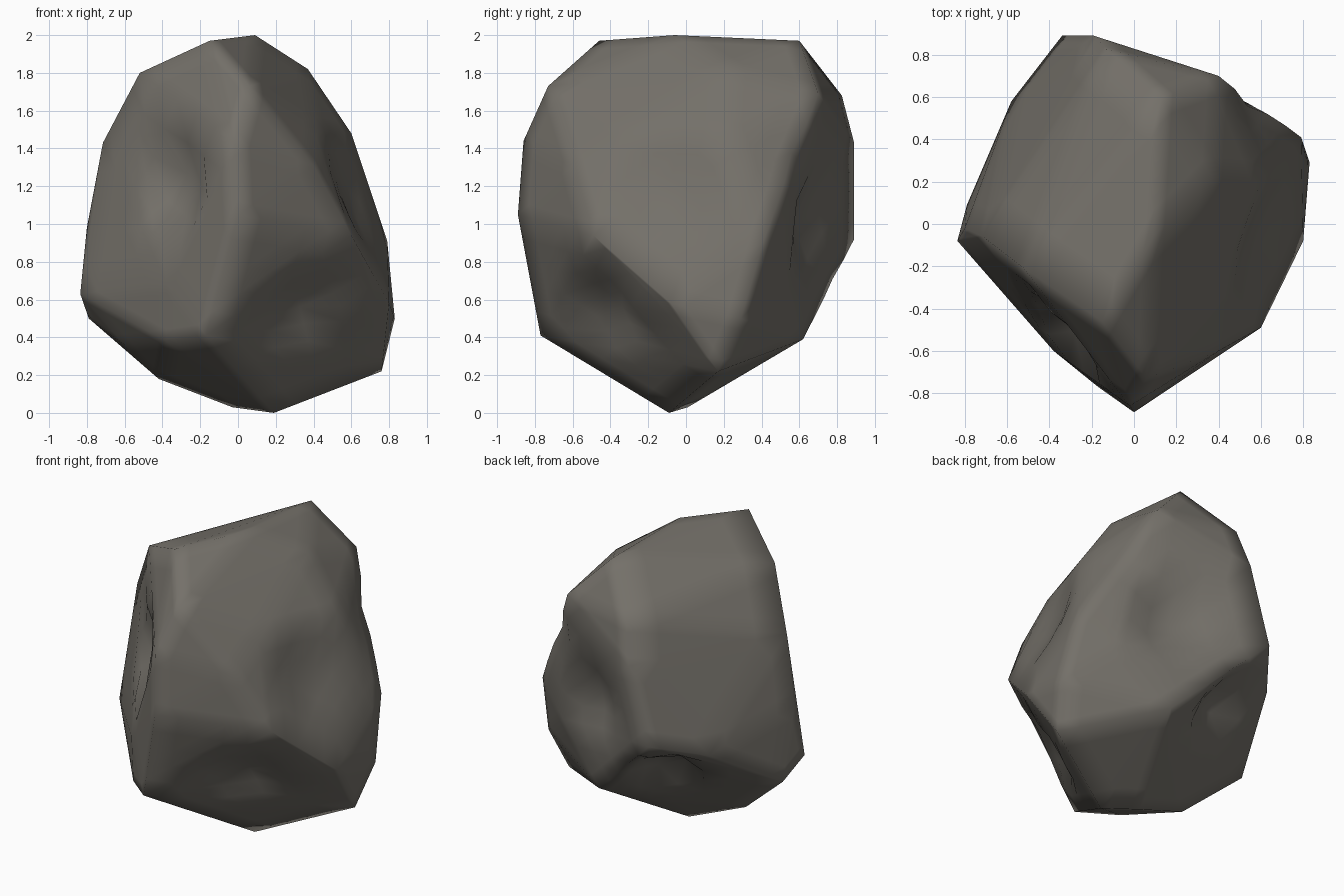
import bpy, bmesh
from mathutils import Vector

if "Cube" in bpy.data.objects:
    bpy.data.objects.remove(bpy.data.objects["Cube"])

# Corner points of the boulder, listed from the top down
CORNERS = [
    (.09, -.06, 2.0), (.13, .60, 1.97), (-.15, -.46, 1.97), (.37, .22, 1.82),
    (-.52, -.21, 1.80), (.06, -.73, 1.73), (.40, .70, 1.69), (-.13, .825, 1.68),
    (.42, -.33, 1.50), (.60, .20, 1.48), (-.02, -.86, 1.44), (-.715, -.06, 1.43),
    (-.19, .89, 1.43), (.40, -.60, 1.31), (0, -.89, 1.05), (-.80, -.02, .98),
    (.60, -.49, .94), (-.34, .89, .92), (.79, .41, .91), (.54, .55, .75),
    (-.58, .58, .81), (-.38, -.60, .69), (-.835, -.08, .63), (.72, -.17, .60),
    (.80, -.08, .58), (.83, .29, .50), (-.79, .09, .50), (-.17, -.77, .41),
    (.22, .62, .39), (-.38, -.58, .38), (-.60, -.14, .36), (0, .37, .28),
    (.76, .17, .22), (-.42, -.04, .18), (-.03, .01, .03), (.19, -.09, 0),
]

# Dents: centre, push direction, depth, radius
DENTS = [
    ((.26, .70, 1.02), (-.3, -.95, 0), .11, .24),     # back right hollow
    ((.52, .58, 1.35), (-.6, -.8, 0), .035, .16),     # notch above the bulge
    ((-.35, -.53, 1.22), (.6, .75, -.1), .17, .21),   # front left hollow
    ((-.24, .60, .60), (.1, -.9, .4), .19, .18),      # back pit
    ((.58, -.08, 1.16), (-1, 0, -.1), .07, .26),      # right hollow
    ((.32, -.48, .52), (-.4, .8, .4), .10, .23),      # recess under front right
]

# Boulder body as a faceted hull
bm = bmesh.new()
for c in CORNERS:
    bm.verts.new(c)
bmesh.ops.convex_hull(bm, input=bm.verts[:])
loose = [v for v in bm.verts if not v.link_faces]
bmesh.ops.delete(bm, geom=loose, context='VERTS')
bmesh.ops.subdivide_edges(bm, edges=bm.edges[:], cuts=4, use_grid_fill=True)
bmesh.ops.triangulate(bm, faces=bm.faces[:])

# Press the dents in with a soft falloff
for centre, push, depth, radius in DENTS:
    centre, push = Vector(centre), Vector(push).normalized()
    for v in bm.verts:
        d = (v.co - centre).length / radius
        if d < 1.5:
            v.co += push * depth * (1 - (d / 1.5) ** 2) ** 2
bmesh.ops.recalc_face_normals(bm, faces=bm.faces[:])

mesh = bpy.data.meshes.new("boulder")
bm.to_mesh(mesh)
bm.free()
boulder = bpy.data.objects.new("boulder", mesh)
bpy.context.collection.objects.link(boulder)

# Smooth shading and stone colour
mesh.polygons.foreach_set("use_smooth", [True] * len(mesh.polygons))
stone = bpy.data.materials.new("warm grey stone")
stone.diffuse_color = (.175, .163, .142, 1)
stone.use_nodes = True
stone.node_tree.nodes["Principled BSDF"].inputs["Base Color"].default_value = stone.diffuse_color
mesh.materials.append(stone)
